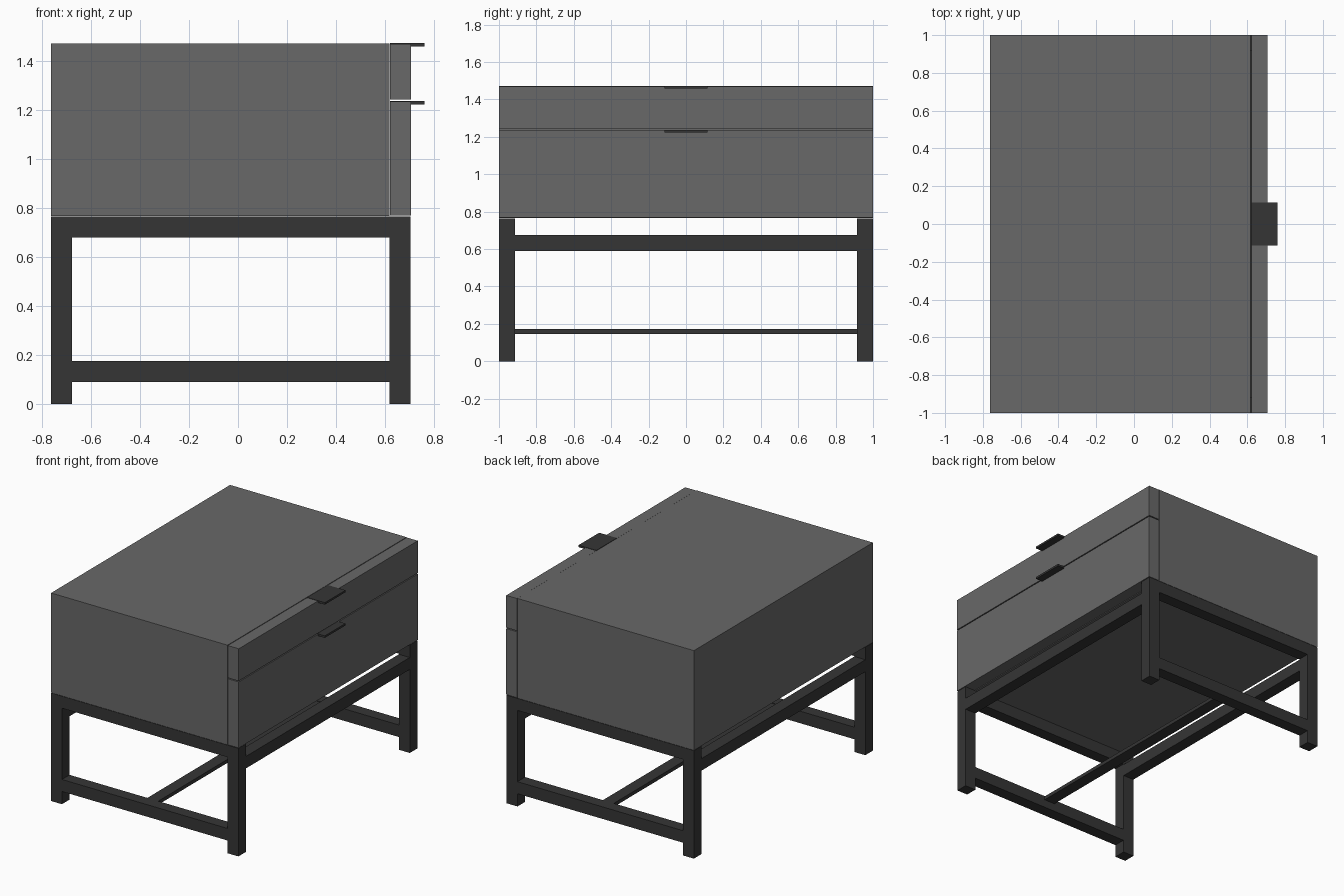
import bpy
import bmesh
from mathutils import Vector

if "Cube" in bpy.data.objects:
    bpy.data.objects.remove(bpy.data.objects["Cube"])


def material(name, value):
    m = bpy.data.materials.new(name)
    m.diffuse_color = (value, value, value, 1)
    m.use_nodes = True
    m.node_tree.nodes["Principled BSDF"].inputs["Base Color"].default_value = m.diffuse_color
    return m


grey = material("cabinet grey", 0.14)
dark = material("dark metal", 0.036)


def box(name, x, y, z, mat):
    """Box from (min, max) pairs on each axis."""
    bm = bmesh.new()
    bmesh.ops.create_cube(bm, size=1)
    for v in bm.verts:
        v.co = Vector([a[0] if c < 0 else a[1] for c, a in zip(v.co, (x, y, z))])
    mesh = bpy.data.meshes.new(name)
    bm.to_mesh(mesh)
    bm.free()
    mesh.materials.append(mat)
    ob = bpy.data.objects.new(name, mesh)
    bpy.context.collection.objects.link(ob)
    return ob


X0, X1 = -0.762, 0.703   # frame extents along depth
T = 0.085                # square tube thickness
LEG_TOP = 0.764

# Cabinet body and two drawer fronts, with narrow shadow gaps
box("cabinet_body", (X0, 0.618), (-1, 1), (0.766, 1.471), grey)
box("lower_drawer_front", (0.621, 0.706), (-1, 1), (0.768, 1.234), grey)
box("upper_drawer_front", (0.621, 0.706), (-1, 1), (1.241, 1.469), grey)

# Flat tab pulls lying on the top edge of each drawer front
for name, top in (("lower", 1.2365), ("upper", 1.4715)):
    box(name + "_drawer_pull", (0.621, 0.76), (-0.115, 0.115), (top - 0.014, top), dark)

# End frames: legs, top rail and bottom rail at each side
for side, y in (("front", (-1, -1 + T)), ("back", (1 - T, 1))):
    box(side + "_left_leg", (X0, X0 + T), y, (0, LEG_TOP), dark)
    box(side + "_right_leg", (X1 - T, X1), y, (0, LEG_TOP), dark)
    box(side + "_top_rail", (X0 + T, X1 - T), y, (LEG_TOP - T, LEG_TOP), dark)
    box(side + "_bottom_rail", (X0 + T, X1 - T), y, (0.09, 0.175), dark)

# Long rails joining the end frames
for side, x in (("left", (X0, X0 + T)), ("right", (X1 - T, X1))):
    box(side + "_long_rail", x, (-1 + T, 1 - T), (0.59, 0.675), dark)

# Flat centre stretcher between the bottom rails
mid = (X0 + X1) / 2
box("centre_stretcher", (mid - T / 2, mid + T / 2), (-1 + T, 1 - T), (0.147, 0.172), dark)
